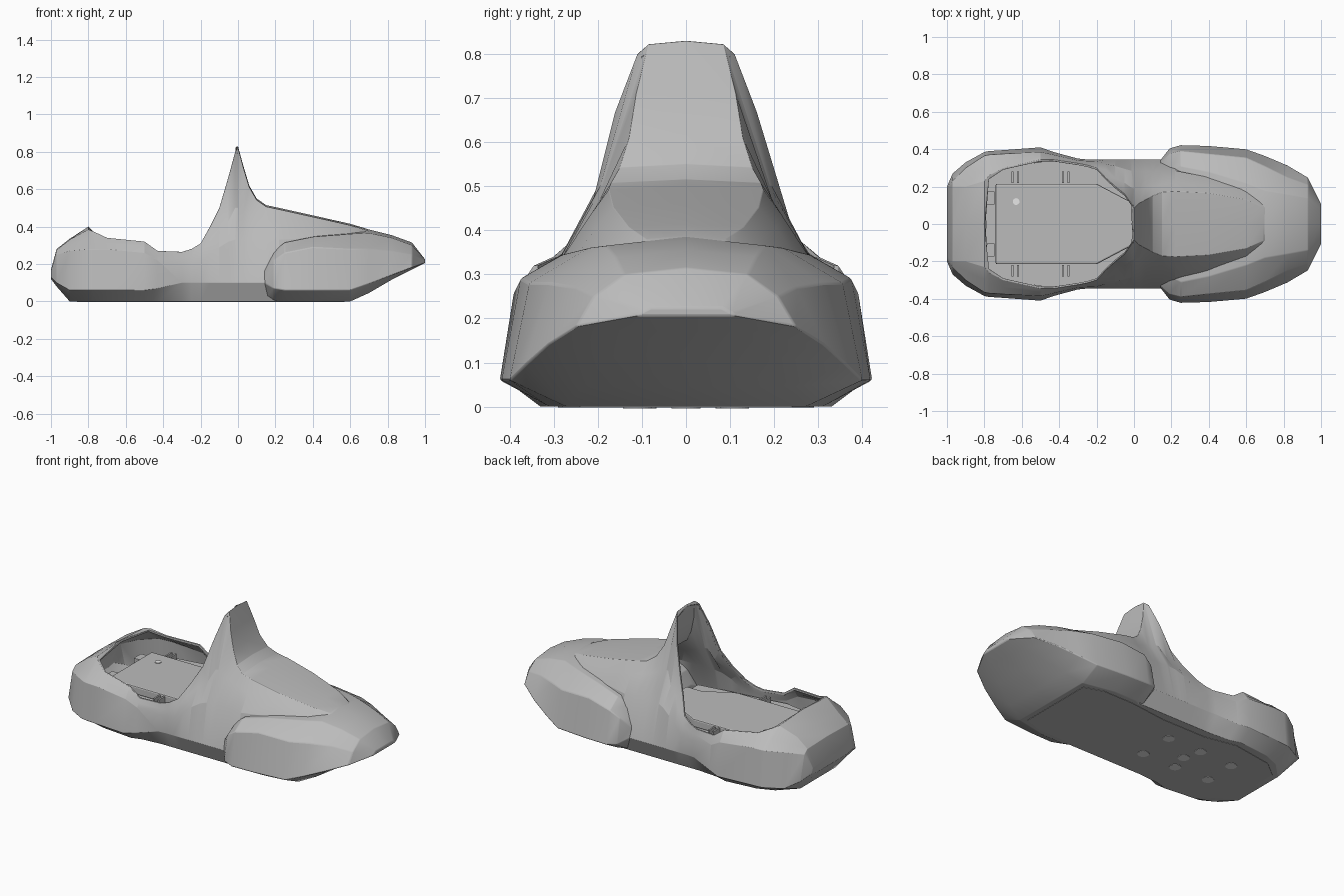
import bpy
import bmesh
import math

if "Cube" in bpy.data.objects:
    bpy.data.objects.remove(bpy.data.objects["Cube"], do_unlink=True)


def make_material(name, value):
    mat = bpy.data.materials.new(name)
    mat.use_nodes = True
    color = (value, value, value, 1)
    mat.diffuse_color = color
    mat.node_tree.nodes["Principled BSDF"].inputs["Base Color"].default_value = color
    return mat


grey = make_material("body grey", .5)
pale = make_material("peg white", .9)


def add_object(name, bm, mat):
    mesh = bpy.data.meshes.new(name)
    bmesh.ops.recalc_face_normals(bm, faces=bm.faces)
    bm.to_mesh(mesh)
    bm.free()
    mesh.materials.append(mat)
    obj = bpy.data.objects.new(name, mesh)
    bpy.context.collection.objects.link(obj)
    return obj


def add_bevel(obj, width, segments=2):
    mod = obj.modifiers.new("soft edges", "BEVEL")
    mod.width = width
    mod.segments = segments
    mod.limit_method = "ANGLE"
    mod.angle_limit = math.radians(22)


def smooth(obj, degrees):
    bpy.ops.object.select_all(action="DESELECT")
    obj.select_set(True)
    bpy.context.view_layer.objects.active = obj
    bpy.ops.object.shade_smooth_by_angle(angle=math.radians(degrees))


def loft(name, stations, cap_start=False, cap_end=False):
    """Skin mirrored half profiles, listed from the top to the bottom."""
    bm = bmesh.new()
    rings = []
    for x, half in stations:
        left = [bm.verts.new((x, y, z)) for y, z in half]
        keel = bm.verts.new((x, 0, half[-1][1]))
        right = [bm.verts.new((x, -y, z)) for y, z in reversed(half)]
        rings.append(left + [keel] + right)
    for a, b in zip(rings, rings[1:]):
        for i in range(len(a) - 1):
            bm.faces.new((a[i], a[i + 1], b[i + 1], b[i]))
    if cap_start:
        bm.faces.new(rings[0])
    if cap_end:
        bm.faces.new(rings[-1])
    bmesh.ops.remove_doubles(bm, verts=bm.verts, dist=.0005)
    return add_object(name, bm, grey)


def pairs(row):
    return row[0], list(zip(row[1::2], row[2::2]))


def slab(name, half, bottom, top):
    """Extrude a mirrored plan outline."""
    bm = bmesh.new()
    outline = list(half) + [(x, -y) for x, y in reversed(half)]
    face = bm.faces.new([bm.verts.new((x, y, bottom)) for x, y in outline])
    grown = bmesh.ops.extrude_face_region(bm, geom=[face])["geom"]
    moved = [v for v in grown if isinstance(v, bmesh.types.BMVert)]
    bmesh.ops.translate(bm, verts=moved, vec=(0, 0, top - bottom))
    return add_object(name, bm, grey)


def disc(name, x, y, z, radius, depth):
    bpy.ops.mesh.primitive_cylinder_add(vertices=24, radius=radius, depth=depth, location=(x, y, z))
    bpy.context.object.name = name
    bpy.context.object.data.materials.append(pale)


def block(name, center, size):
    bpy.ops.mesh.primitive_cube_add(size=1, location=center)
    obj = bpy.context.object
    obj.name = name
    obj.scale = size
    obj.data.materials.append(grey)


# Rear tub: x, then rim, rim corner, shoulder, lower flank and floor edge
tub = [pairs(r) for r in (
    (-1, 0, .17, .17, .17, .19, .16, .2, .13, .15, .12),
    (-.97, 0, .28, .2, .275, .23, .25, .27, .1, .16, .08),
    (-.9, 0, .335, .2, .33, .3, .27, .33, .06, .17, 0),
    (-.8, 0, .4, .23, .385, .365, .28, .385, .06, .27, 0),
    (-.775, .24, .375, .26, .375, .37, .28, .39, .06, .28, 0),
    (-.7, .29, .34, .3, .34, .375, .28, .395, .06, .31, 0),
    (-.5, .335, .32, .345, .32, .385, .26, .41, .06, .33, 0),
    (-.43, .335, .27, .345, .27, .37, .22, .385, .07, .31, 0),
    (-.3, .315, .265, .325, .265, .34, .2, .35, .1, .3, 0),
    (-.25, .305, .28, .315, .28, .337, .2, .345, .1, .3, 0),
    (-.2, .29, .31, .3, .31, .335, .21, .345, .1, .3, 0),
)]
# Flank point halfway between the rim and the shoulder
for x, half in tub:
    half.insert(2, tuple((a + b) / 2 for a, b in zip(half[1], half[2])))

# Arched fin and cowl: x, rim half width, crest, corner, hip, shoulder
for x, rim, crest, corner, hip, hip_z, wide, high in (
    (-.15, .235, .4, .245, .29, .33, .32, .25),
    (-.1, .19, .5, .2, .245, .39, .31, .29),
    (-.05, .15, .67, .16, .22, .43, .295, .32),
    (-.015, .1, .8, .11, .195, .5, .285, .33),
    (0, 0, .83, .085, .19, .5, .285, .33),
    (.03, 0, .72, .112, .19, .48, .28, .33),
    (.06, 0, .62, .128, .195, .47, .28, .33),
    (.1, 0, .55, .15, .2, .46, .28, .33),
    (.15, 0, .515, .17, .21, .44, .285, .33),
    (.22, 0, .5, .175, .22, .43, .285, .33),
    (.4, 0, .46, .165, .205, .405, .25, .34),
    (.6, 0, .415, .13, .16, .375, .185, .35),
    (.69, 0, .388, .09, .11, .365, .125, .35),
    (.75, 0, .36, .06, .08, .35, .1, .34),
):
    drop = .008 if rim == 0 else 0
    flank = [(.345, .1), (.3, 0)] if x < .3 else [(.25, .2), (.2, .1)]
    tub.append((x, [(rim, crest), (corner, crest - drop), (hip, hip_z), (wide, high)] + flank))

body = loft("body_shell", tub, cap_start=True)
shell = body.modifiers.new("wall", "SOLIDIFY")
shell.thickness = .014
shell.offset = -1
add_bevel(body, .006)
smooth(body, 32)

# Front pod wrapped around the cowl
nose = [pairs(r) for r in (
    (.14, 0, .2, .25, .2, .33, .16, .34, .1, .27, .01),
    (.19, 0, .27, .28, .27, .375, .22, .405, .07, .29, 0),
    (.25, 0, .3, .31, .315, .39, .26, .422, .06, .31, 0),
    (.4, 0, .35, .28, .345, .375, .29, .418, .06, .31, 0),
    (.6, 0, .375, .22, .36, .355, .28, .4, .06, .27, 0),
    (.7, 0, .385, .18, .365, .31, .28, .365, .095, .235, .045),
    (.82, 0, .355, .16, .34, .25, .27, .315, .14, .18, .115),
    (.93, 0, .315, .14, .3, .21, .25, .25, .182, .13, .17),
    (1, 0, .225, .08, .225, .1, .215, .11, .208, .1, .205),
)]
pod = loft("front_pod", nose, cap_start=True, cap_end=True)
add_bevel(pod, .012)
smooth(pod, 32)

# Cockpit floor, tray and fittings
slab("cockpit_ledge", [(-.79, .24), (-.7, .3), (-.45, .34), (-.3, .315), (-.1, .29), (.1, .26)], .19, .21)
tray = slab("cockpit_tray", [(-.74, .215), (-.2, .215), (-.02, .12), (.08, .12)], .21, .26)
add_bevel(tray, .008)
disc("tray_peg", -.63, .12, .261, .018, .006)
for side in (-1, 1):
    block("rear_clip", (-.765, side * .14, .23), (.04, .07, .04))
    for x in (-.65, -.62, -.38, -.35):
        block("side_rib", (x, side * .25, .23), (.01, .06, .05))

# Underside plate and round pegs
slab("base_plate", [(-.86, .17), (-.76, .25), (-.5, .29), (-.3, .25), (0, .25), (.25, .28), (.45, .28), (.57, .24)],
     -.002, .006)
for x, y in ((-.16, .11), (-.39, .11), (-.62, .1)):
    for side in (-1, 1):
        disc("base_peg", x, side * y, 0, .033, .008)
disc("base_peg", -.36, 0, 0, .033, .008)
